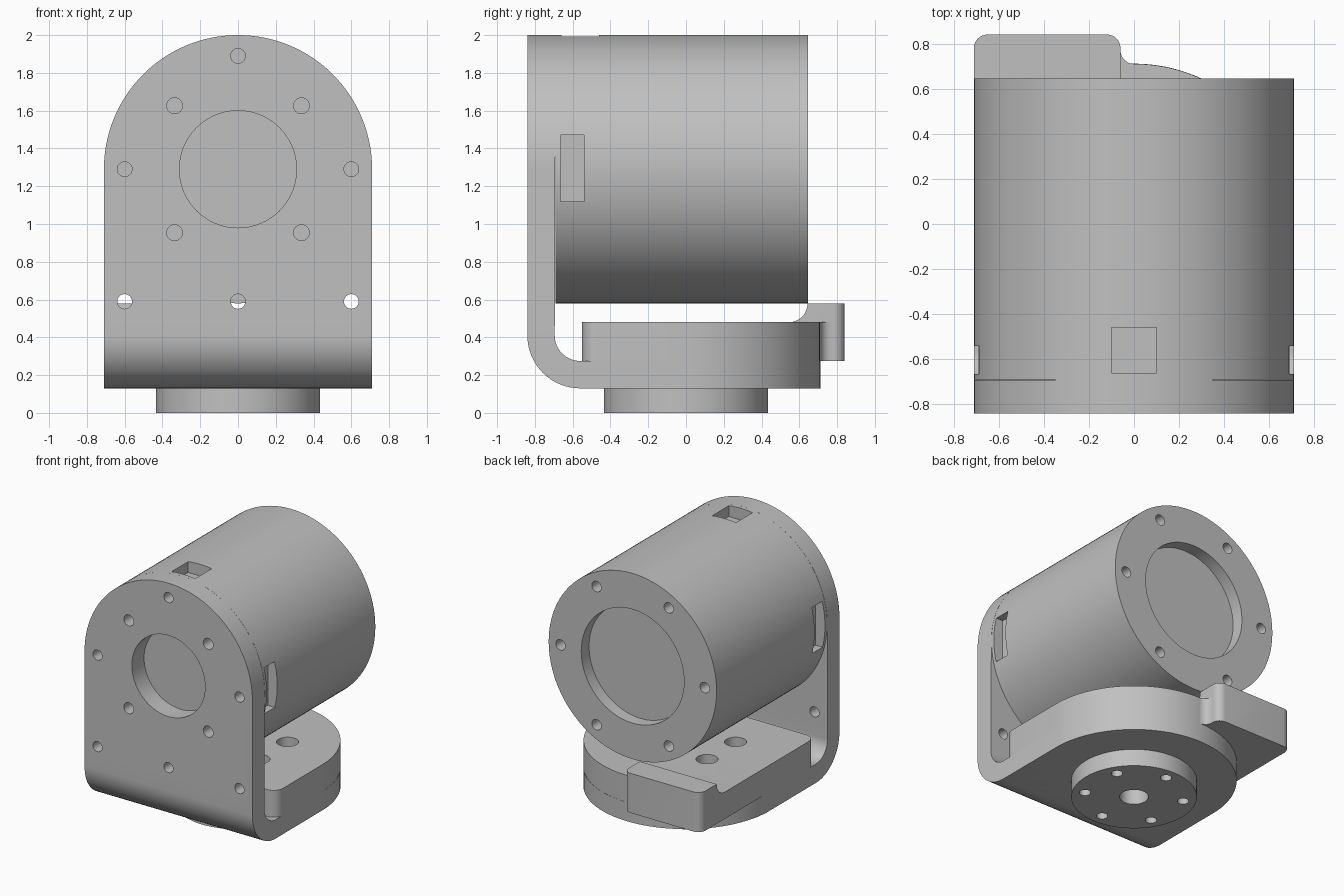
import bpy, bmesh
from math import sin, cos, pi, radians

if "Cube" in bpy.data.objects:
    bpy.data.objects.remove(bpy.data.objects["Cube"], do_unlink=True)

grey = bpy.data.materials.new("satin_grey")
grey.use_nodes = True
grey.diffuse_color = (0.53, 0.53, 0.53, 1)
grey.node_tree.nodes["Principled BSDF"].inputs["Base Color"].default_value = (0.53, 0.53, 0.53, 1)

R, AXIS_Z = 0.71, 1.29      # body radius and height of its axis


def arc(cx, cy, r, a, b, n=16):
    return [(cx + r * cos(radians(a + (b - a) * i / n)),
             cy + r * sin(radians(a + (b - a) * i / n))) for i in range(n + 1)]


def circle(cx, cy, r, n=32):
    return arc(cx, cy, r, 0, 360 - 360 / n, n - 1)


def rect(a0, b0, a1, b1):
    return [(a0, b0), (a1, b0), (a1, b1), (a0, b1)]


def prism(name, outlines, axis, lo, hi):
    """Extrude flat outlines along an axis."""
    place = {"x": lambda a, b, t: (t, a, b),
             "y": lambda a, b, t: (a, t, b),
             "z": lambda a, b, t: (a, b, t)}[axis]
    bm = bmesh.new()
    for pts in outlines:
        low = [bm.verts.new(place(a, b, lo)) for a, b in pts]
        high = [bm.verts.new(place(a, b, hi)) for a, b in pts]
        bm.faces.new(low)
        bm.faces.new(high)
        for i in range(len(pts)):
            j = (i + 1) % len(pts)
            bm.faces.new((low[i], low[j], high[j], high[i]))
    bmesh.ops.recalc_face_normals(bm, faces=bm.faces)
    mesh = bpy.data.meshes.new(name)
    bm.to_mesh(mesh)
    bm.free()
    mesh.materials.append(grey)
    ob = bpy.data.objects.new(name, mesh)
    bpy.context.collection.objects.link(ob)
    return ob


def combine(ob, operation, outlines, axis, lo, hi):
    """Boolean a prism into a part and discard the helper."""
    tool = prism("cutter", outlines, axis, lo, hi)
    tool.hide_render = True
    mod = ob.modifiers.new("cut", "BOOLEAN")
    mod.operation, mod.object, mod.solver = operation, tool, "EXACT"
    bpy.context.view_layer.objects.active = ob
    bpy.ops.object.modifier_apply(modifier=mod.name)
    bpy.data.objects.remove(tool, do_unlink=True)


def ring(cx, cy, r, hole, count, start):
    return [circle(cx + r * cos(start + 2 * pi * i / count),
                   cy + r * sin(start + 2 * pi * i / count), hole, 24) for i in range(count)]


# Bent bracket: L profile trimmed to an arch and a rounded foot
profile = ([(-0.84, 2.1)] + arc(-0.56, 0.41, 0.28, 180, 270) + [(0.9, 0.13), (0.9, 0.275)]
           + arc(-0.56, 0.41, 0.135, 270, 180) + [(-0.69, 2.1)])
bracket = prism("bracket", [profile], "x", -0.8, 0.8)
combine(bracket, "INTERSECT", [[(-R, 0), (R, 0)] + arc(0, AXIS_Z, R, 0, 180, 64)], "y", -1, 1)
combine(bracket, "INTERSECT", [[(-0.711, -1), (0.711, -1)] + arc(0, 0, 0.711, 0, 180, 64)], "z", 0, 2.2)
holes = [circle(0, AXIS_Z, 0.31, 64)]
holes += ring(0, AXIS_Z, 0.475, 0.042, 4, pi / 4)
holes += [circle(x, z, 0.039, 24) for x, z in
          [(0, 1.89), (-0.6, AXIS_Z), (0.6, AXIS_Z), (-0.6, 0.59), (0, 0.59), (0.6, 0.59)]]
combine(bracket, "DIFFERENCE", holes, "y", -0.9, -0.6)

# Drum body with rear recess, screw holes and slots
body = prism("body", [circle(0, AXIS_Z, R, 128)], "y", -0.69, 0.645)
combine(body, "DIFFERENCE", [circle(0, AXIS_Z, 0.435, 64)], "y", 0.55, 0.8)
combine(body, "DIFFERENCE", ring(0, AXIS_Z, 0.61, 0.04, 6, 0), "y", 0.5, 0.8)
combine(body, "DIFFERENCE", [rect(-0.1, -0.66, 0.1, -0.46)], "z", 1.91, 2.2)
for side in (-1, 1):
    combine(body, "DIFFERENCE", [rect(-0.665, 1.12, -0.54, 1.47)], "x",
            *sorted((side * 0.63, side * 0.9)))

# Raised pad on the foot
outline = (arc(-0.63, -0.47, 0.08, 180, 270, 8) + arc(0.63, -0.47, 0.08, 270, 360, 8)
           + arc(0, 0, R, 0, 180, 64))
pad = prism("pad", [outline], "z", 0.275, 0.48)

# Rear ledge with a concave rise and rounded outer corners
ledge_side = ([(0, 0.275), (0.84, 0.275), (0.84, 0.578)]
              + arc(0.545, 0.578, 0.098, 0, -90, 12) + [(0, 0.48)])
ledge = prism("rear_ledge", [ledge_side], "x", -R, -0.06)
ledge_plan = ([(-R, -0.1), (-0.06, -0.1)] + arc(-0.12, 0.78, 0.06, 0, 90, 8)
              + arc(-0.65, 0.78, 0.06, 90, 180, 8))
combine(ledge, "INTERSECT", [ledge_plan], "z", 0, 1)
prism("ledge_fillet", [[(-0.08, 0.6), (0, 0.6)] + arc(0.0, 0.77, 0.06, 270, 180, 8)
                       + [(-0.08, 0.77)]], "z", 0.275, 0.48)

# Round base
base = prism("base", [circle(0, 0, 0.435, 96)], "z", 0, 0.13)

# Centre bore and screw holes through the foot
for part in (pad, ledge):
    combine(part, "DIFFERENCE", ring(0, 0, 0.345, 0.077, 6, pi / 6) + [circle(0, 0, 0.1)],
            "z", 0.2, 0.7)
for part in (bracket, base):
    combine(part, "DIFFERENCE", ring(0, 0, 0.345, 0.04, 6, pi / 6) + [circle(0, 0, 0.1)],
            "z", -0.1, 0.4)

# Smooth curved faces, keep hard edges
bpy.ops.object.select_all(action="DESELECT")
for ob in bpy.context.collection.objects:
    if ob.type == "MESH" and ob.data.materials and ob.data.materials[0] == grey:
        ob.select_set(True)
        bpy.context.view_layer.objects.active = ob
bpy.ops.object.shade_smooth_by_angle(angle=radians(30))
